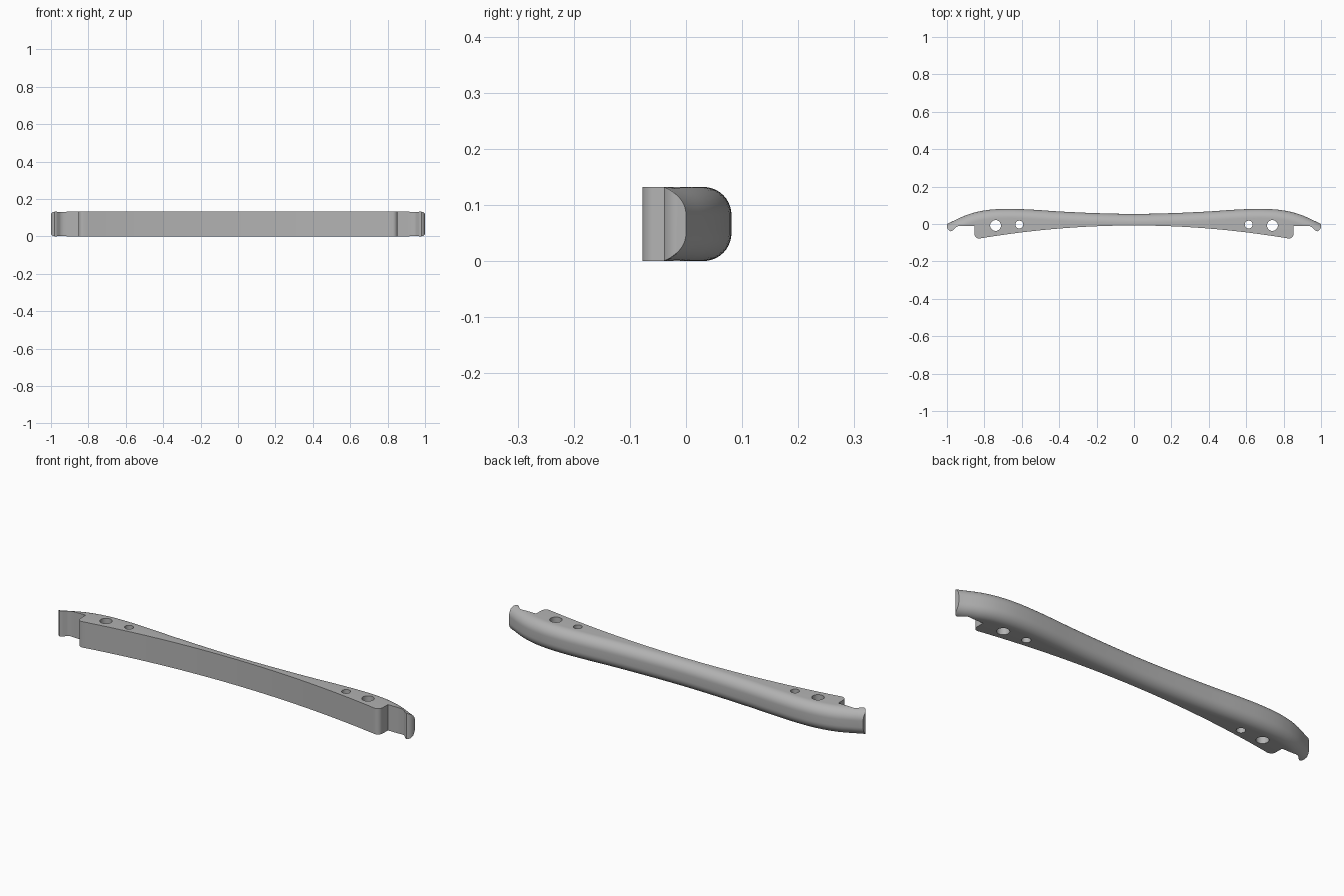
import bpy, bmesh, math

cube = bpy.data.objects.get("Cube")
if cube:
    bpy.data.objects.remove(cube, do_unlink=True)

HEIGHT = 0.132
ROUND = 0.05      # radius of the rounded back edges
STEP = 0.853      # where the thick pad ends
ARC = 10

grey = bpy.data.materials.new("satin_grey")
grey.use_nodes = True
grey.diffuse_color = (0.45, 0.45, 0.45, 1)
grey.node_tree.nodes["Principled BSDF"].inputs["Base Color"].default_value = (0.45, 0.45, 0.45, 1)

# Back outline, and the hooked front edge outside the pad, as (x, y)
BACK = [(0, .054), (.2, .058), (.4, .067), (.55, .077), (.68, .081),
        (.79, .074), (.89, .05), (1, 0)]
TIP = [(STEP + .001, -.01), (.93, -.01), (.945, -.013), (.955, -.02), (.965, -.031),
       (.973, -.037), (.98, -.039), (.988, -.036), (.995, -.028), (1, -.018)]


def smooth_curve(points, x):
    """Cubic Hermite through the points; flat at the centre line."""
    n = len(points)

    def slope(i):
        if i == 0:
            return 0
        a, b = points[i - 1], points[min(i + 1, n - 1)]
        return (b[1] - a[1]) / (b[0] - a[0])
    i = max(k for k in range(n - 1) if points[k][0] <= x)
    (xa, ya), (xb, yb) = points[i], points[i + 1]
    w = xb - xa
    t = (x - xa) / w
    return (ya * (2*t**3 - 3*t**2 + 1) + yb * (3*t**2 - 2*t**3)
            + w * slope(i) * (t**3 - 2*t**2 + t) + w * slope(i + 1) * (t**3 - t**2))


def pad_front(x):
    return -.008 - .072 * (x / .84) ** 2


# Front stations of one half: long concave face, rounded pad corner, step, hook
half = [(x, pad_front(x)) for x in [.828 * i / 32 for i in range(33)]]
r = STEP - .828
half += [(.828 + r * math.sin(a), pad_front(.828) + r * (1 - math.cos(a)))
         for a in [math.pi / 12 * i for i in range(1, 7)]]
half += [TIP[0]]
half += [(x, TIP[0][1]) for x in (.87, .89, .91)] + TIP[1:]
stations = [(-x, y) for x, y in reversed(half[1:])] + half


def section(x, front):
    """D-shaped cross-section: flat front, back edges rounded across the slope."""
    ax = abs(x)
    back = smooth_curve(BACK, ax)
    slope = (back - smooth_curve(BACK, max(ax - .01, 0))) / .01
    depth = ROUND * math.sqrt(1 + slope * slope)
    reach = min(depth, back - front - .0005)
    end = math.acos(1 - reach / depth)
    upper = []
    for i in range(ARC + 1):
        a = end * i / ARC
        upper.append((back - depth * (1 - math.cos(a)),
                      HEIGHT / 2 - ROUND + ROUND * math.sin(a)))
    upper.append((front, upper[-1][1]))
    lower = [(y, -z) for y, z in reversed(upper)]
    return [(x, y, z + HEIGHT / 2) for y, z in upper + lower]


# Handle body, lofted through the sections
bm = bmesh.new()
rings = [[bm.verts.new(p) for p in section(x, y)] for x, y in stations]
for a, b in zip(rings, rings[1:]):
    for i in range(len(a)):
        j = (i + 1) % len(a)
        bm.faces.new((a[i], a[j], b[j], b[i]))
bm.faces.new(rings[0])
bm.faces.new(rings[-1])
bmesh.ops.recalc_face_normals(bm, faces=bm.faces)
mesh = bpy.data.meshes.new("handle_bar")
bm.to_mesh(mesh)
bm.free()
mesh.materials.append(grey)
bar = bpy.data.objects.new("handle_bar", mesh)
bpy.context.collection.objects.link(bar)

# Two vertical bolt holes at each end
cutters = []
for side in (-1, 1):
    for x, y, radius in ((.74, -.008, .029), (.613, -.003, .021)):
        bpy.ops.mesh.primitive_cylinder_add(vertices=32, radius=radius, depth=.4,
                                            location=(side * x, y, HEIGHT / 2))
        cutter = bpy.context.object
        cutter.name = "hole_cutter"
        cutter.hide_render = True
        cutter.data.materials.append(grey)
        cut = bar.modifiers.new("bolt_hole", 'BOOLEAN')
        cut.operation = 'DIFFERENCE'
        cut.solver = 'EXACT'
        cut.object = cutter
        cutters.append(cutter)

bpy.ops.object.select_all(action='DESELECT')
bar.select_set(True)
bpy.context.view_layer.objects.active = bar
for name in [m.name for m in bar.modifiers]:
    bpy.ops.object.modifier_apply(modifier=name)
for cutter in cutters:
    bpy.data.objects.remove(cutter, do_unlink=True)
bpy.ops.object.shade_smooth_by_angle(angle=math.radians(32))
